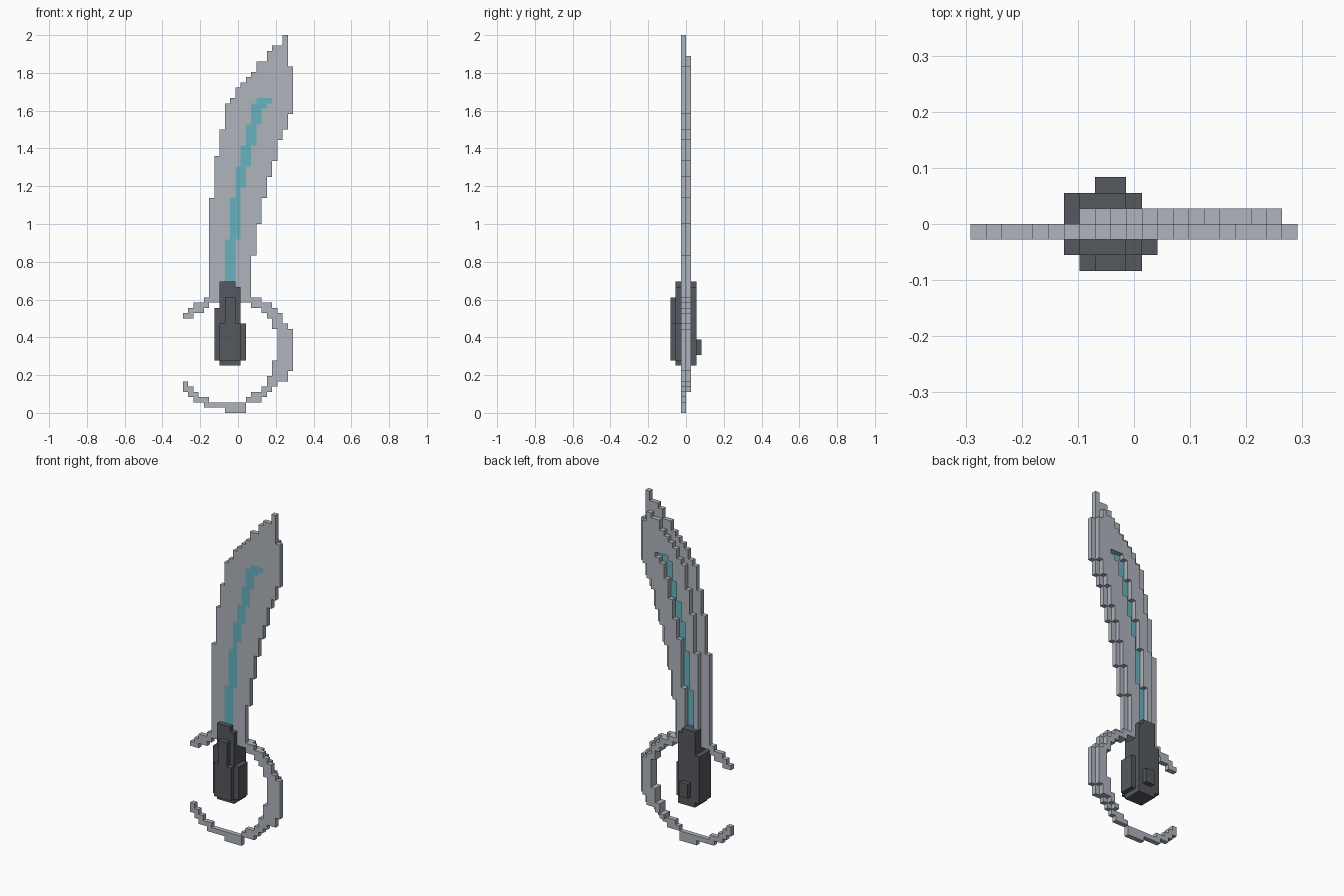
import bpy
import bmesh
from mathutils import Vector

cube = bpy.data.objects.get("Cube")
if cube:
    bpy.data.objects.remove(cube, do_unlink=True)

CELL = 2 / 72                          # edge length of one block
ORIGIN = Vector((-10.5, -3, 0))        # grid corner, in blocks


def make_material(name, colour):
    material = bpy.data.materials.new(name)
    material.use_nodes = True
    rgba = (*colour, 1)
    material.diffuse_color = rgba
    material.node_tree.nodes["Principled BSDF"].inputs["Base Color"].default_value = rgba
    return material


def steps_to_rows(bottom, steps):
    """Turn (column, top row) steps into a column for every row."""
    rows = {}
    for column, top in steps:
        for row in range(bottom, top):
            rows[row] = column
        bottom = top
    return rows


def block(columns, layers, rows):
    """All cells of a box given by three half-open ranges."""
    return {(x, y, z) for x in range(*columns)
            for y in range(*layers) for z in range(*rows)}


def build_blocks(name, cells, solid, material):
    """Draw only the cell faces that are not covered by a neighbour."""
    bm = bmesh.new()
    for cell in sorted(cells):
        centre = Vector(cell) + ORIGIN + Vector((0.5, 0.5, 0.5))
        for axis in range(3):
            for sign in (-1, 1):
                normal = Vector((0, 0, 0))
                normal[axis] = sign
                if tuple(int(c + n) for c, n in zip(cell, normal)) in solid:
                    continue
                side = Vector((0, 0, 0))
                side[(axis + 1) % 3] = 0.5
                up = normal.cross(side)
                middle = centre + normal / 2
                corners = (-side - up, side - up, side + up, up - side)
                bm.faces.new([bm.verts.new((middle + c) * CELL) for c in corners])
    bmesh.ops.remove_doubles(bm, verts=bm.verts, dist=CELL / 100)
    mesh = bpy.data.meshes.new(name)
    bm.to_mesh(mesh)
    bm.free()
    mesh.materials.append(material)
    part = bpy.data.objects.new(name, mesh)
    bpy.context.collection.objects.link(part)
    return part


FRONT, BACK = (2, 3), (3, 4)           # the two thin layers of the sword

# Handle: core, front and back grips, pommel stud
handle = block((7, 11), (1, 5), (9, 24)) | block((7, 10), (1, 5), (24, 25))
handle |= block((6, 11), (1, 5), (10, 20))
handle |= block((6, 12), (1, 4), (10, 17))
handle |= block((7, 11), (0, 1), (10, 17)) | block((8, 10), (0, 1), (17, 22))
handle |= block((8, 10), (5, 6), (11, 14))

# Glowing stripe, sunk between the two back ridges
stripe = set()
stripe_runs = [(8, 10, 21, 33), (9, 11, 33, 41), (10, 11, 41, 43),
               (10, 12, 43, 47), (11, 13, 47, 51), (12, 14, 51, 55),
               (13, 15, 55, 58), (13, 16, 58, 59), (14, 17, 59, 60)]
for first, last, low, high in stripe_runs:
    stripe |= block((first, last), FRONT, (low, high))

# Blade: stepped outline in front, narrower raised layer behind
left_edge = steps_to_rows(21, [
    (5, 41), (6, 49), (7, 54), (8, 59), (9, 60), (10, 62), (11, 63),
    (12, 64), (13, 65), (14, 67), (16, 69), (17, 70), (19, 72)])
right_edge = steps_to_rows(21, [
    (13, 30), (14, 36), (15, 41), (16, 45), (17, 48), (18, 52),
    (19, 54), (20, 57), (21, 66), (20, 72)])
blade = set()
for row, left in left_edge.items():
    right = right_edge[row]
    blade |= block((left, right), FRONT, (row, row + 1))
    if row < 68:
        blade |= block((left + 2, right - 1), BACK, (row, row + 1))
blade -= {(x, y + 1, z) for x, y, z in stripe}

# Hand guard: open ring with two thin horns and a thicker back on its right arc
guard = set()
horn_runs = [(0, 2, 18), (1, 4, 19), (2, 5, 20), (4, 8, 21),
             (0, 1, 5), (0, 2, 4), (1, 3, 3), (2, 5, 2), (4, 12, 1), (8, 12, 0)]
arc_runs = [(12, 15, 2), (13, 16, 3), (15, 17, 4), (16, 18, 5), (16, 20, 6),
            (17, 20, 7), (17, 21, 8), (17, 21, 9), (17, 20, 16), (17, 19, 17),
            (16, 19, 18), (15, 18, 19), (13, 17, 20), (11, 15, 21)]
arc_runs += [(18, 21, row) for row in range(10, 16)]
for first, last, row in horn_runs + arc_runs:
    guard |= block((first, last), FRONT, (row, row + 1))
for first, last, row in arc_runs:
    if row > 3:
        guard |= block((first, last - 1), BACK, (row, row + 1))

# Give each cell to one part only, then build
stripe -= handle
blade -= handle | stripe
guard -= handle | stripe | blade
everything = handle | stripe | blade | guard

steel = make_material("pale steel", (0.43, 0.46, 0.51))
charcoal = make_material("dark charcoal", (0.09, 0.098, 0.112))
teal = make_material("teal glow", (0.14, 0.45, 0.52))

build_blocks("blade", blade, everything, steel)
build_blocks("hand_guard", guard, everything, steel)
build_blocks("blade_stripe", stripe, everything, teal)
build_blocks("handle", handle, everything, charcoal)
